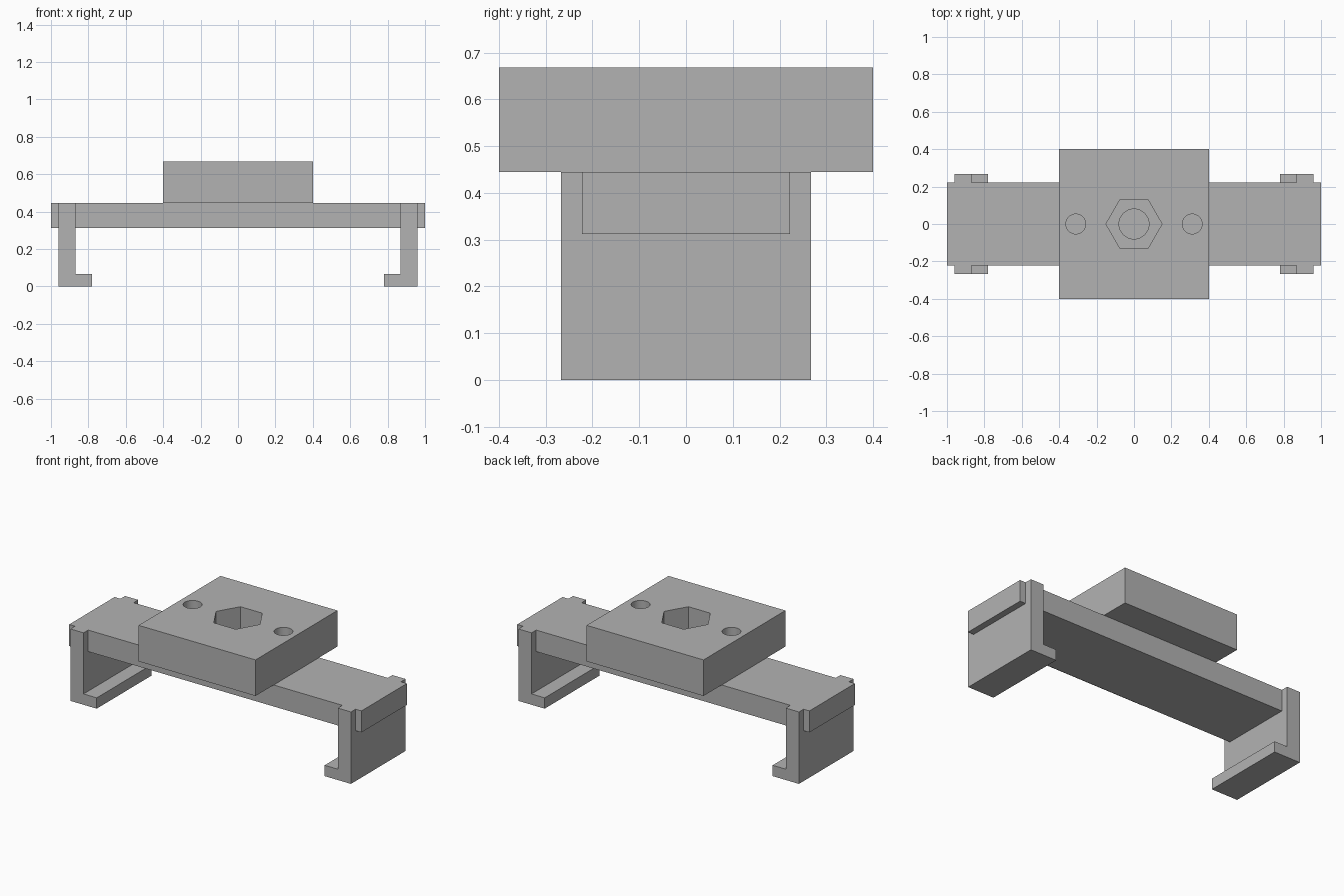
import bpy
import bmesh
import math
from mathutils import Matrix

cube = bpy.data.objects.get("Cube")
if cube:
    bpy.data.objects.remove(cube, do_unlink=True)

# Single plain material
grey = bpy.data.materials.new("light grey")
grey.use_nodes = True
colour = (0.45, 0.45, 0.45, 1)
grey.diffuse_color = colour
grey.node_tree.nodes["Principled BSDF"].inputs["Base Color"].default_value = colour

TOP, BAR_TOP, BAR_BOTTOM = 0.668, 0.445, 0.312


def finish(bm, name):
    bmesh.ops.recalc_face_normals(bm, faces=bm.faces)
    mesh = bpy.data.meshes.new(name)
    bm.to_mesh(mesh)
    bm.free()
    mesh.materials.append(grey)
    obj = bpy.data.objects.new(name, mesh)
    bpy.context.collection.objects.link(obj)
    return obj


def box(name, size_x, size_y, z0, z1):
    bm = bmesh.new()
    bmesh.ops.create_cube(bm, size=1)
    bmesh.ops.scale(bm, vec=(size_x, size_y, z1 - z0), verts=bm.verts)
    bmesh.ops.translate(bm, vec=(0, 0, (z0 + z1) / 2), verts=bm.verts)
    return finish(bm, name)


def prism(name, sides, radius, x, z0, z1):
    bm = bmesh.new()
    bmesh.ops.create_cone(bm, cap_ends=True, segments=sides, radius1=radius,
                          radius2=radius, depth=z1 - z0,
                          matrix=Matrix.Translation((x, 0, (z0 + z1) / 2))
                          @ Matrix.Rotation(math.pi / 2, 4, "Z"))
    return finish(bm, name)


def hook(name, side):
    # L-shaped profile extruded along y, foot pointing inwards
    profile = [(0.96, 0), (0.96, BAR_TOP), (0.87, BAR_TOP),
               (0.87, 0.067), (0.78, 0.067), (0.78, 0)]
    bm = bmesh.new()
    face = bm.faces.new([bm.verts.new((side * x, -0.267, z)) for x, z in profile])
    extruded = bmesh.ops.extrude_face_region(bm, geom=[face])
    verts = [v for v in extruded["geom"] if isinstance(v, bmesh.types.BMVert)]
    bmesh.ops.translate(bm, vec=(0, 0.534, 0), verts=verts)
    return finish(bm, name)


def combine(target, other, operation):
    # Apply the boolean, then discard the helper
    mod = target.modifiers.new("join", "BOOLEAN")
    mod.operation = operation
    mod.solver = "EXACT"
    mod.object = other
    other.hide_render = True
    bpy.context.view_layer.objects.active = target
    bpy.ops.object.modifier_apply(modifier=mod.name)
    bpy.data.objects.remove(other, do_unlink=True)


# Cross bar with a hook at each end
bar = box("clip_bar", 2, 0.444, BAR_BOTTOM, BAR_TOP)
for side, label in ((1, "left_hook"), (-1, "right_hook")):
    combine(bar, hook(label, side), "UNION")

# Mounting block with nut pocket, bolt hole and two pin holes
block = box("mounting_block", 0.8, 0.8, BAR_TOP, TOP)
above, below = TOP + 0.1, BAR_TOP - 0.1
pocket_floor = TOP - 0.14
cutters = [prism("nut_pocket", 6, 0.15, 0, pocket_floor, above),
           prism("bolt_hole", 40, 0.08, 0, below, pocket_floor + 0.02)]
cutters += [prism("pin_hole", 32, 0.053, x, below, above) for x in (-0.311, 0.311)]
for cutter in cutters:
    combine(block, cutter, "DIFFERENCE")

# Smooth the round holes only, keep other edges crisp
bpy.ops.object.select_all(action="DESELECT")
block.select_set(True)
bpy.context.view_layer.objects.active = block
bpy.ops.object.shade_smooth_by_angle(angle=math.radians(30))
